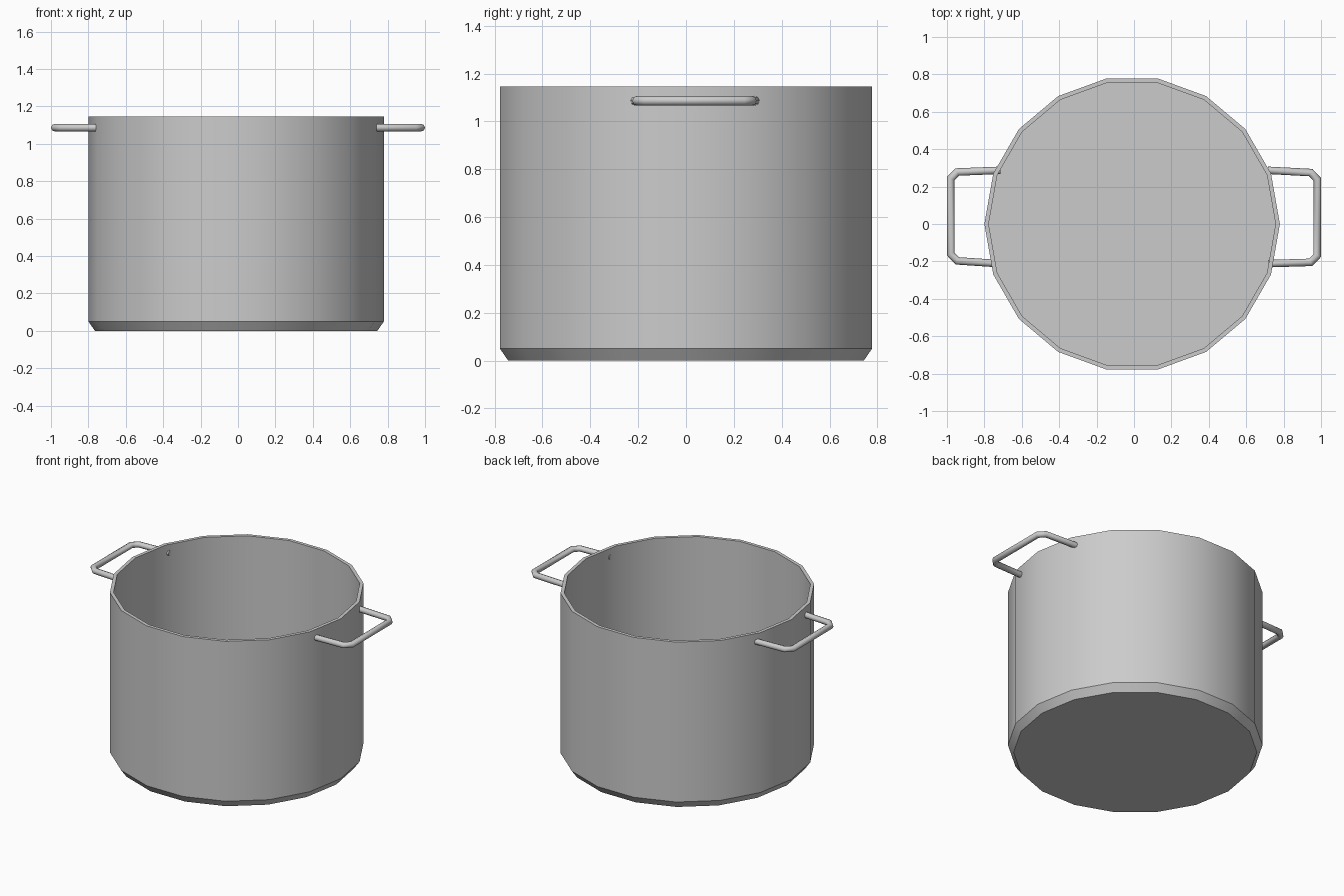
import bpy
import bmesh
import math
from mathutils import Vector

cube = bpy.data.objects.get("Cube")
if cube:
    bpy.data.objects.remove(cube, do_unlink=True)

SIDES = 18
CENTRE_X = -0.01
HANDLE_Z = 1.086
TUBE = 0.02

steel = bpy.data.materials.new("brushed grey steel")
steel.use_nodes = True
GREY = (0.6, 0.6, 0.6, 1)
steel.diffuse_color = GREY
steel.node_tree.nodes["Principled BSDF"].inputs["Base Color"].default_value = GREY


def finish(bm, name, angle):
    bmesh.ops.recalc_face_normals(bm, faces=bm.faces)
    mesh = bpy.data.meshes.new(name)
    bm.to_mesh(mesh)
    bm.free()
    mesh.materials.append(steel)
    obj = bpy.data.objects.new(name, mesh)
    bpy.context.collection.objects.link(obj)
    bpy.ops.object.select_all(action="DESELECT")
    obj.select_set(True)
    bpy.context.view_layer.objects.active = obj
    bpy.ops.object.shade_smooth_by_angle(angle=math.radians(angle))
    return obj


def skin(bm, rings):
    """Join successive rings with quads and cap both ends."""
    for a, b in zip(rings, rings[1:]):
        for i in range(len(a)):
            j = (i + 1) % len(a)
            bm.faces.new((a[i], a[j], b[j], b[i]))
    bm.faces.new(rings[0])
    bm.faces.new(rings[-1])


# Pot: radius and height from the underside, over the rim, to the inner floor
def build_pot():
    profile = [(0.755, 0), (0.79, 0.05), (0.79, 1.145), (0.767, 1.145), (0.767, 0.05)]
    bm = bmesh.new()
    rings = []
    for r, z in profile:
        angles = [math.tau * i / SIDES for i in range(SIDES)]
        rings.append([bm.verts.new((CENTRE_X + r * math.cos(a), r * math.sin(a), z))
                      for a in angles])
    skin(bm, rings)
    finish(bm, "pot_body", 30)


# Handle: octagonal tube swept with mitred corners along a flat path
def build_handle(name, path):
    pts = [Vector((x, y, HANDLE_Z)) for x, y in path]
    up = Vector((0, 0, 1))
    bm = bmesh.new()
    rings = []
    for i, p in enumerate(pts):
        before = (p - pts[i - 1]).normalized() if i else None
        after = (pts[i + 1] - p).normalized() if i + 1 < len(pts) else None
        before, after = before or after, after or before
        tangent = (before + after).normalized()
        side = tangent.cross(up) / tangent.dot(before)
        ring = []
        for k in range(8):
            a = math.tau * k / 8
            ring.append(bm.verts.new(p + TUBE * (side * math.cos(a) + up * math.sin(a))))
        rings.append(ring)
    skin(bm, rings)
    finish(bm, name, 50)


build_pot()
build_handle("right_handle", [(-0.715, 0.287), (-0.945, 0.278), (-0.98, 0.243),
                              (-0.98, -0.16), (-0.945, -0.197), (-0.75, -0.21)])
build_handle("left_handle", [(0.715, 0.287), (0.945, 0.275), (0.98, 0.238),
                             (0.98, -0.168), (0.945, -0.205), (0.718, -0.212)])
